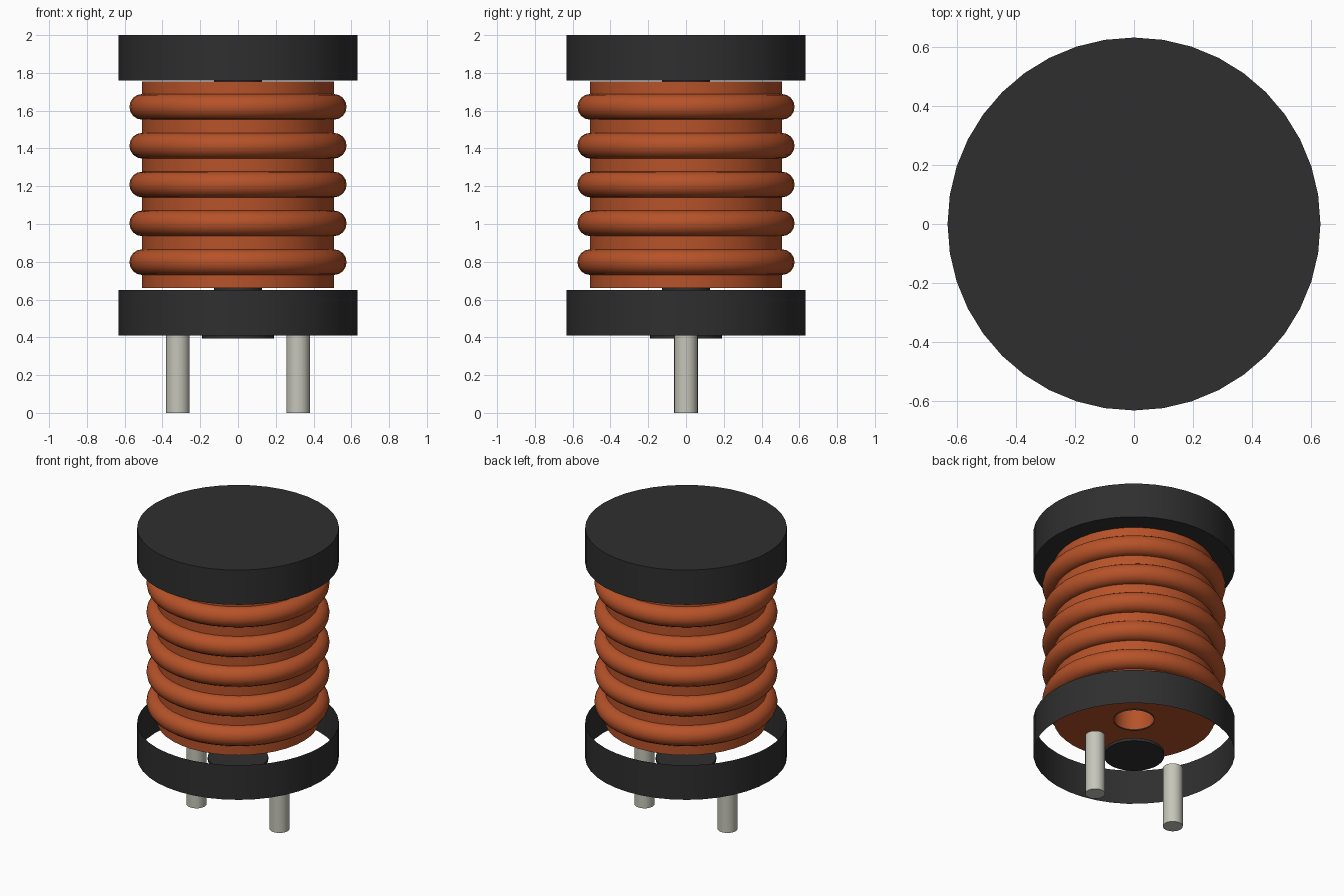
import bpy
import bmesh
import math

if "Cube" in bpy.data.objects:
    bpy.data.objects.remove(bpy.data.objects["Cube"])


def material(name, rgb):
    m = bpy.data.materials.new(name)
    m.use_nodes = True
    m.diffuse_color = (*rgb, 1)
    m.node_tree.nodes["Principled BSDF"].inputs["Base Color"].default_value = (*rgb, 1)
    return m


ferrite = material("dark ferrite", (0.028, 0.028, 0.028))
copper = material("copper", (0.47, 0.085, 0.022))
tin = material("tinned metal", (0.56, 0.56, 0.49))


def lathe(name, profile, mat, steps=40, closed=False, x=0):
    """Spin a (radius, height) profile around the vertical axis."""
    bm = bmesh.new()
    verts = [bm.verts.new((r, 0, z)) for r, z in profile]
    pairs = list(zip(verts, verts[1:]))
    if closed:
        pairs.append((verts[-1], verts[0]))
    edges = [bm.edges.new(p) for p in pairs]
    bmesh.ops.spin(bm, geom=verts + edges, axis=(0, 0, 1), cent=(0, 0, 0),
                   angle=math.tau, steps=steps, use_merge=True)
    bmesh.ops.remove_doubles(bm, verts=bm.verts, dist=0.0001)
    bmesh.ops.recalc_face_normals(bm, faces=bm.faces)
    mesh = bpy.data.meshes.new(name)
    bm.to_mesh(mesh)
    bm.free()
    mesh.materials.append(mat)
    obj = bpy.data.objects.new(name, mesh)
    bpy.context.collection.objects.link(obj)
    obj.location.x = x
    bpy.ops.object.select_all(action="DESELECT")
    obj.select_set(True)
    bpy.context.view_layer.objects.active = obj
    bpy.ops.object.shade_smooth_by_angle(angle=math.radians(35))
    return obj


def cylinder(name, r, low, high, mat, **kw):
    return lathe(name, [(0, low), (r, low), (r, high), (0, high)], mat, **kw)


# Core: solid top flange, open bottom rim and small base disc
cylinder("top_flange", 0.633, 1.76, 2.0, ferrite)
lathe("bottom_rim", [(0.633, 0.41), (0.633, 0.65)], ferrite)
cylinder("base_disc", 0.19, 0.393, 0.413, ferrite)

# Short core necks bridging the gaps above and below the winding
for name, low, high in (("lower_neck", 0.65, 0.66), ("upper_neck", 1.755, 1.76)):
    lathe(name, [(0.127, low), (0.127, high)], ferrite)

# Winding body with a centre bore
lathe("winding_body", [(0.127, 0.66), (0.507, 0.66), (0.507, 1.755), (0.127, 1.755)],
      copper, closed=True)

# Wire turns
for i in range(5):
    z = 0.798 + i * 0.2055
    ring = [(0.507 + 0.068 * math.cos(a), z + 0.068 * math.sin(a))
            for a in (math.tau * k / 16 for k in range(16))]
    lathe(f"wire_turn_{i + 1}", ring, copper, closed=True)

# Lead pins
for side, name in ((1, "left_pin"), (-1, "right_pin")):
    cylinder(name, 0.0625, 0, 0.42, tin, steps=24, x=side * 0.318)
